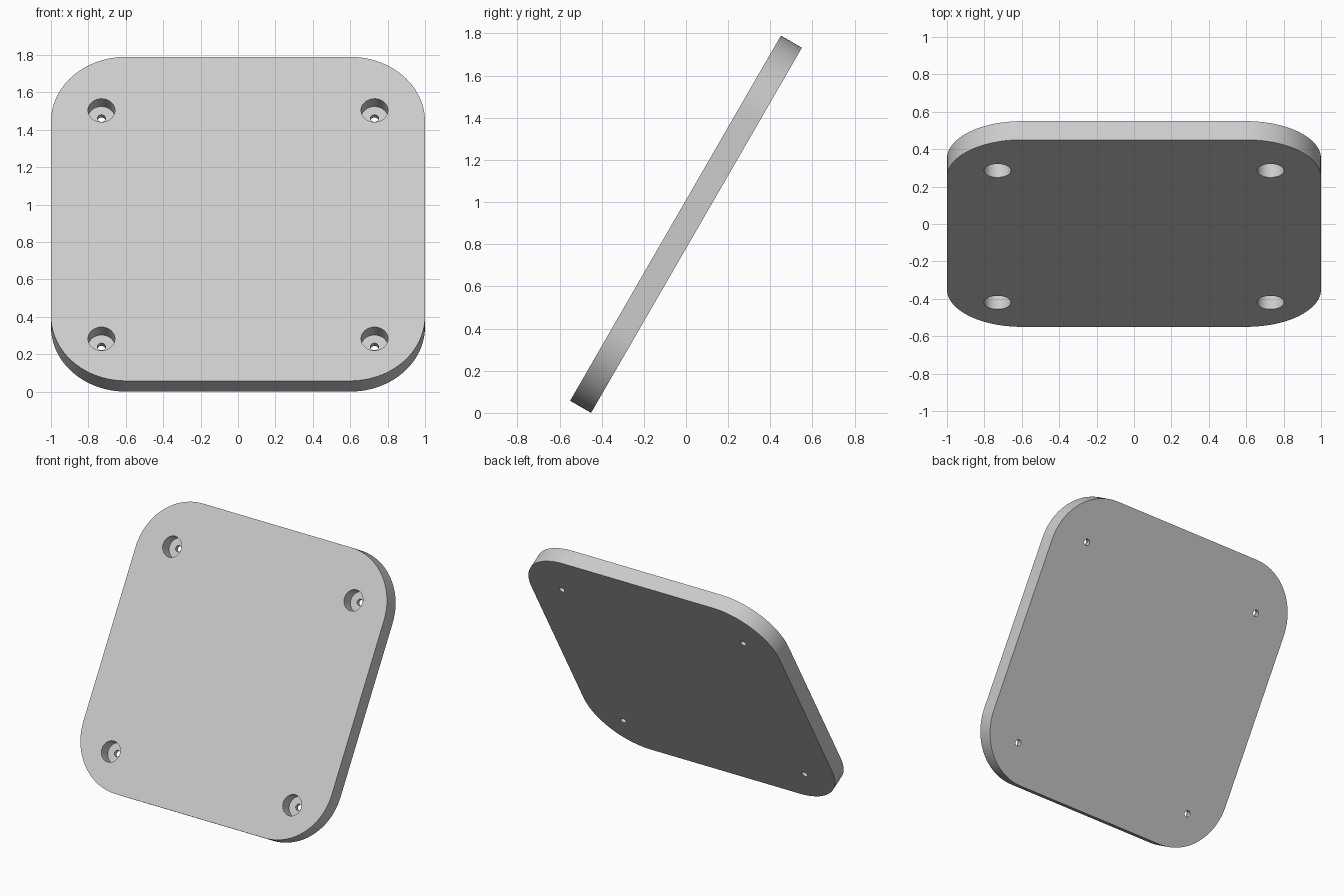
import bpy, bmesh, math
from mathutils import Matrix, Vector

if "Cube" in bpy.data.objects:
    bpy.data.objects.remove(bpy.data.objects["Cube"])

SIZE, THICK, CORNER = 2.0, 0.115, 0.4
BORE, BORE_DEPTH, SCREW = 0.072, 0.085, 0.022
TILT = math.radians(60)
HOLES = [(x, y) for x in (-0.73, 0.73) for y in (-0.74, 0.67)]

grey = bpy.data.materials.new("light grey")
grey.use_nodes = True
colour = (0.6, 0.6, 0.6, 1)
grey.diffuse_color = colour
grey.node_tree.nodes["Principled BSDF"].inputs["Base Color"].default_value = colour


def make_object(name, bm):
    bmesh.ops.recalc_face_normals(bm, faces=bm.faces)
    mesh = bpy.data.meshes.new(name)
    bm.to_mesh(mesh)
    bm.free()
    mesh.materials.append(grey)
    obj = bpy.data.objects.new(name, mesh)
    bpy.context.collection.objects.link(obj)
    return obj


# Plate: rounded square, extruded
bm = bmesh.new()
steps, inner = 24, SIZE / 2 - CORNER
outline = []
for corner, (sx, sy) in enumerate([(1, 1), (-1, 1), (-1, -1), (1, -1)]):
    for i in range(steps + 1):
        a = (corner + i / steps) * math.pi / 2
        outline.append(bm.verts.new((sx * inner + CORNER * math.cos(a),
                                     sy * inner + CORNER * math.sin(a), -THICK / 2)))
base = bm.faces.new(outline)
top = bmesh.ops.extrude_face_region(bm, geom=[base])
bmesh.ops.translate(bm, vec=(0, 0, THICK),
                    verts=[v for v in top["geom"] if isinstance(v, bmesh.types.BMVert)])
plate = make_object("plate", bm)

# Counterbored screw holes: stepped profile spun around each hole axis
bm = bmesh.new()
floor = THICK / 2 - BORE_DEPTH
profile = [(0, THICK), (BORE, THICK), (BORE, floor),
           (SCREW, floor), (SCREW, -THICK), (0, -THICK)]
for x, y in HOLES:
    verts = [bm.verts.new((x + r, y, z)) for r, z in profile]
    edges = [bm.edges.new(pair) for pair in zip(verts, verts[1:])]
    bmesh.ops.spin(bm, geom=verts + edges, cent=(x, y, 0), axis=(0, 0, 1),
                   angle=math.tau, steps=40)
bmesh.ops.remove_doubles(bm, verts=bm.verts, dist=0.0001)
cutter = make_object("screw_hole_cutter", bm)
cutter.hide_render = True

cut = plate.modifiers.new("screw holes", "BOOLEAN")
cut.operation = "DIFFERENCE"
cut.solver = "EXACT"
cut.object = cutter
bpy.ops.object.select_all(action="DESELECT")
bpy.context.view_layer.objects.active = plate
plate.select_set(True)
bpy.ops.object.modifier_apply(modifier=cut.name)
bpy.data.objects.remove(cutter)

# Lean the plate back and rest it on the ground
height = SIZE * math.sin(TILT) + THICK * math.cos(TILT)
plate.data.transform(Matrix.Translation(Vector((0, 0, height / 2))) @ Matrix.Rotation(TILT, 4, "X"))
bpy.ops.object.shade_smooth_by_angle(angle=math.radians(30))
